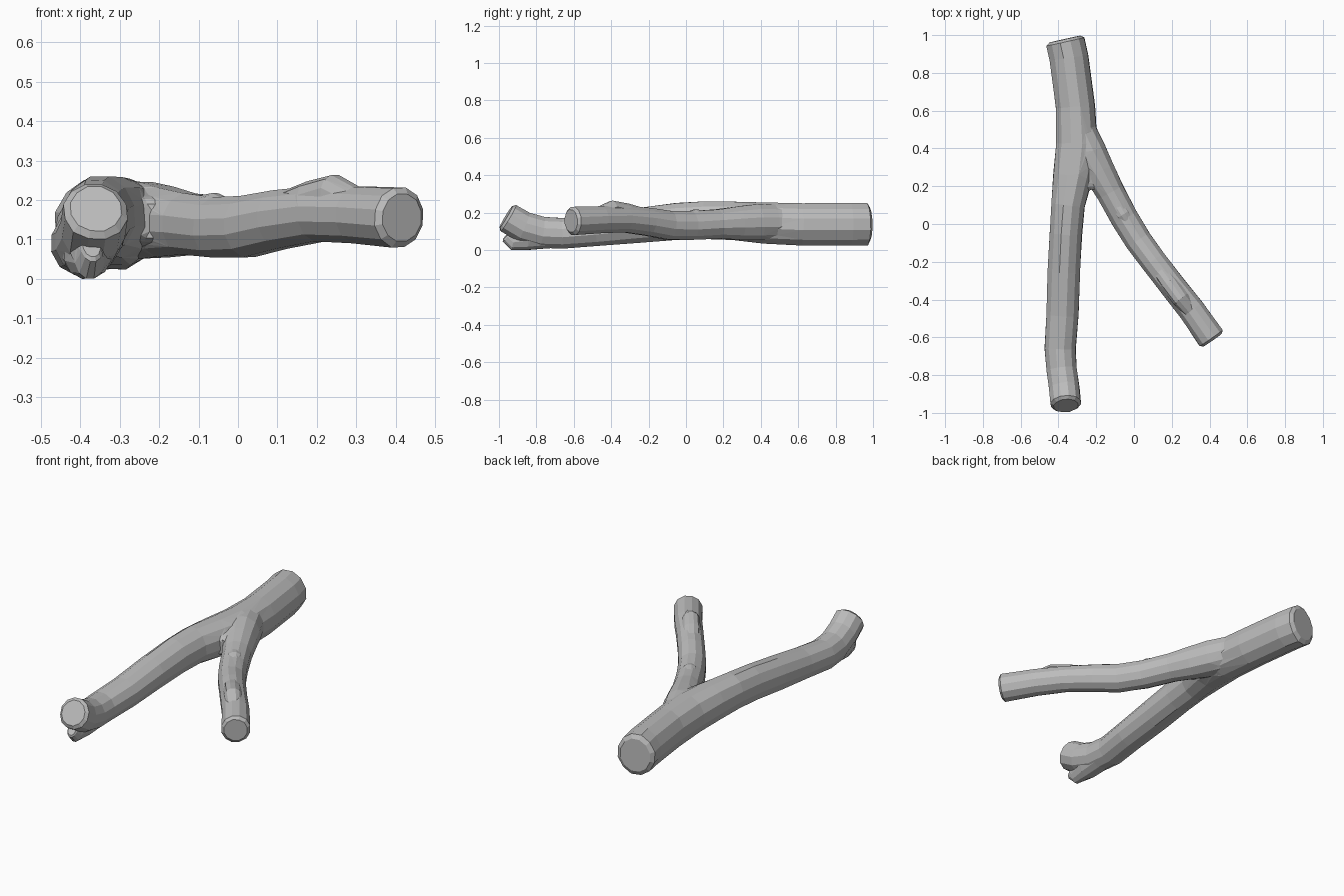
import bpy, bmesh, math, random
from mathutils import Vector

random.seed(4)
SIDES = 12

if "Cube" in bpy.data.objects:
    bpy.data.objects.remove(bpy.data.objects["Cube"], do_unlink=True)

bark = bpy.data.materials.new("bark_grey")
bark.use_nodes = True
GREY = (0.5, 0.5, 0.5, 1)
bark.diffuse_color = GREY
bark.node_tree.nodes["Principled BSDF"].inputs["Base Color"].default_value = GREY


def limb(name, path, bevel=0.014):
    """Loft rings along (x, y, z, side radius, height radius), with bevelled end caps."""
    pts = [Vector(p[:3]) for p in path]
    wobble = [random.uniform(1.0, 1.03) for _ in range(SIDES)]
    bm = bmesh.new()
    rings = []

    def ring(centre, tangent, rs, ru):
        side = tangent.cross(Vector((0, 0, 1))).normalized()
        up = side.cross(tangent).normalized()
        verts = []
        for i in range(SIDES):
            a = 2 * math.pi * (i + 0.5) / SIDES
            r = wobble[i] * random.uniform(0.99, 1.02)
            verts.append(bm.verts.new(centre + side * rs * r * math.cos(a) + up * ru * r * math.sin(a)))
        rings.append(verts)

    last = len(path) - 1
    for i, p in enumerate(path):
        t = (pts[min(i + 1, last)] - pts[max(i - 1, 0)]).normalized()
        if i == 0:
            ring(pts[i] - t * bevel, t, p[3] * 0.8, p[4] * 0.8)
        ring(pts[i], t, p[3], p[4])
        if i == last:
            ring(pts[i] + t * bevel, t, p[3] * 0.8, p[4] * 0.8)
    for a, b in zip(rings, rings[1:]):
        for i in range(SIDES):
            j = (i + 1) % SIDES
            bm.faces.new((a[i], a[j], b[j], b[i]))
    bm.faces.new(rings[0])
    bm.faces.new(rings[-1])
    bmesh.ops.recalc_face_normals(bm, faces=bm.faces)
    mesh = bpy.data.meshes.new(name)
    bm.to_mesh(mesh)
    bm.free()
    mesh.materials.append(bark)
    obj = bpy.data.objects.new(name, mesh)
    bpy.context.collection.objects.link(obj)
    return obj


# Main stem, from the thick back end to the upturned front end
stem = limb("forked_branch", [
    (-0.364, 0.965, 0.146, 0.104, 0.114),
    (-0.345, 0.88, 0.145, 0.104, 0.115),
    (-0.312, 0.62, 0.145, 0.105, 0.115),
    (-0.303, 0.42, 0.152, 0.112, 0.114),
    (-0.325, 0.25, 0.164, 0.105, 0.107),
    (-0.35, 0.10, 0.167, 0.09, 0.102),
    (-0.362, -0.05, 0.16, 0.087, 0.1),
    (-0.372, -0.25, 0.14, 0.087, 0.094),
    (-0.38, -0.48, 0.113, 0.086, 0.086),
    (-0.392, -0.66, 0.098, 0.083, 0.083),
    (-0.384, -0.77, 0.102, 0.081, 0.084),
    (-0.37, -0.87, 0.13, 0.081, 0.084),
    (-0.362, -0.95, 0.178, 0.081, 0.083),
])

# Side shoot, flared where it leaves the stem
shoot = limb("side_shoot", [
    (-0.315, 0.60, 0.155, 0.07, 0.08),
    (-0.275, 0.47, 0.157, 0.087, 0.095),
    (-0.235, 0.38, 0.157, 0.093, 0.1),
    (-0.185, 0.28, 0.152, 0.086, 0.093),
    (-0.126, 0.17, 0.147, 0.076, 0.08),
    (-0.05, 0.03, 0.138, 0.074, 0.079),
    (0.024, -0.09, 0.14, 0.072, 0.079),
    (0.105, -0.20, 0.158, 0.07, 0.076),
    (0.205, -0.33, 0.172, 0.07, 0.072),
    (0.305, -0.455, 0.17, 0.072, 0.073),
    (0.408, -0.603, 0.163, 0.075, 0.077),
])

# Web of wood filling the crotch of the fork
web = limb("fork_web", [
    (-0.255, 0.42, 0.158, 0.07, 0.085),
    (-0.238, 0.30, 0.158, 0.07, 0.08),
    (-0.224, 0.20, 0.155, 0.055, 0.055),
])

# Broken spur under the front end
spur = limb("spur", [
    (-0.385, -0.72, 0.086, 0.07, 0.07),
    (-0.38, -0.85, 0.07, 0.06, 0.064),
    (-0.376, -0.925, 0.063, 0.038, 0.058),
    (-0.372, -0.95, 0.085, 0.027, 0.045),
], bevel=0.008)

# Low knots that swell along the top of the shoot and break off towards its tip
knot = limb("knot", [
    (0.11, -0.21, 0.175, 0.045, 0.05),
    (0.19, -0.32, 0.207, 0.05, 0.05),
    (0.245, -0.395, 0.226, 0.046, 0.046),
    (0.295, -0.455, 0.2, 0.042, 0.042),
])
small_knot = limb("small_knot", [
    (-0.12, 0.15, 0.168, 0.045, 0.045),
    (-0.058, 0.05, 0.186, 0.04, 0.04),
    (-0.02, -0.01, 0.168, 0.038, 0.038),
])

# Fuse everything into one solid branch
bpy.context.view_layer.objects.active = stem
for part in (shoot, web, spur, knot, small_knot):
    mod = stem.modifiers.new("fuse", "BOOLEAN")
    mod.operation = "UNION"
    mod.solver = "EXACT"
    mod.object = part
    bpy.ops.object.modifier_apply(modifier=mod.name)
    bpy.data.objects.remove(part, do_unlink=True)

# Soften the crease at the fork
bm = bmesh.new()
bm.from_mesh(stem.data)
bmesh.ops.remove_doubles(bm, verts=bm.verts, dist=0.004)
bmesh.ops.triangulate(bm, faces=[f for f in bm.faces if len(f.verts) > 4])
fork = [v for v in bm.verts if (v.co.xy - Vector((-0.24, 0.3))).length < 0.16]
bmesh.ops.smooth_vert(bm, verts=fork, factor=0.25, use_axis_x=True, use_axis_y=True, use_axis_z=True)
bmesh.ops.recalc_face_normals(bm, faces=bm.faces)

# Rest the branch on the ground
low = min(v.co.z for v in bm.verts)
bmesh.ops.translate(bm, verts=bm.verts, vec=(0, 0, -low))
bm.to_mesh(stem.data)
bm.free()
